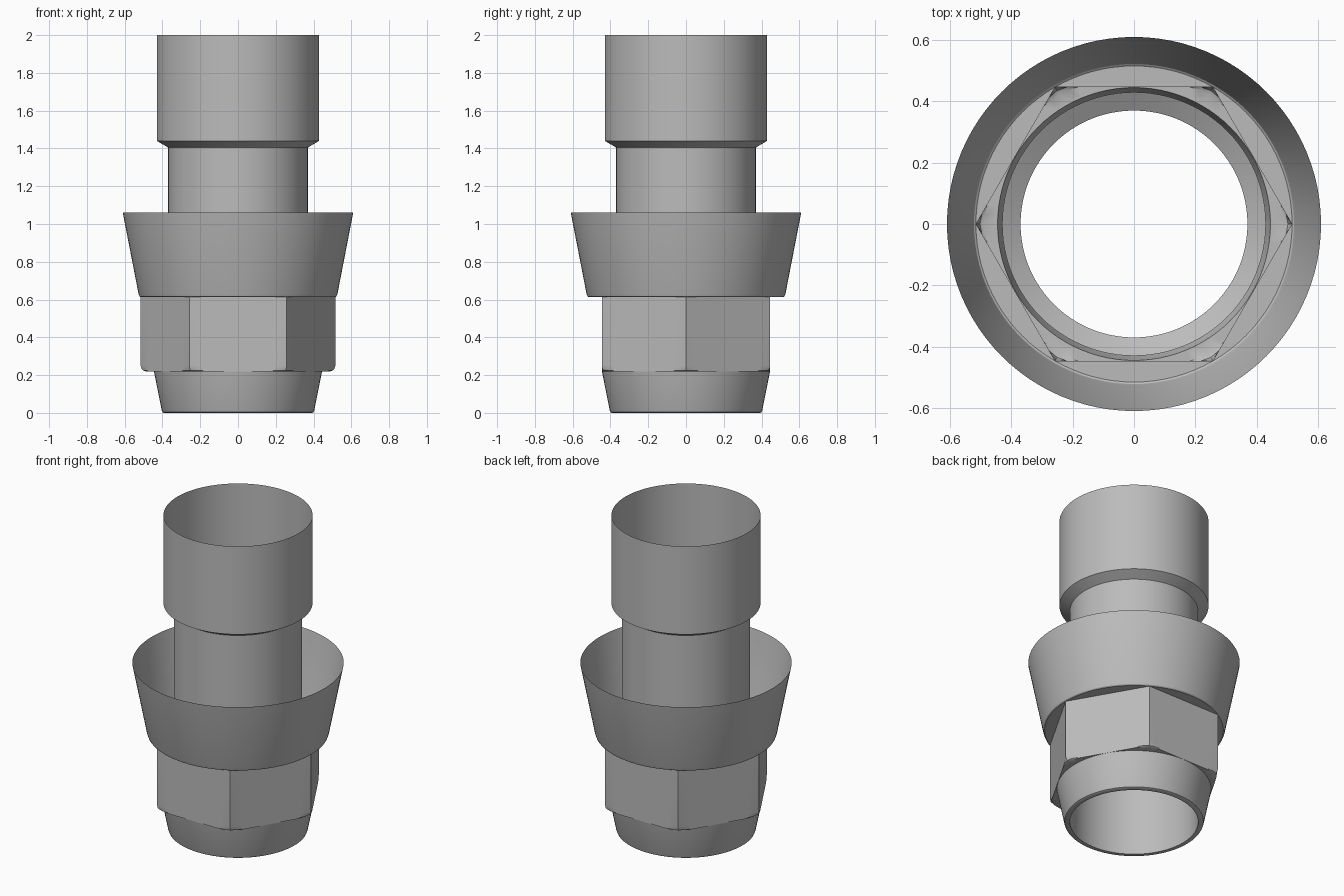
import bpy, bmesh, math

if "Cube" in bpy.data.objects:
    bpy.data.objects.remove(bpy.data.objects["Cube"])

SEG = 96
steel = bpy.data.materials.new("grey metal")
steel.diffuse_color = (0.5, 0.5, 0.5, 1)
steel.use_nodes = True
steel.node_tree.nodes["Principled BSDF"].inputs["Base Color"].default_value = steel.diffuse_color


def shell(name, rings):
    """Open thin shell lofted through rings of (radius function or number, z), outside facing out."""
    bm = bmesh.new()
    loops = []
    for radius, z in rings:
        loop = []
        for i in range(SEG):
            a = 2 * math.pi * i / SEG
            r = radius(a) if callable(radius) else radius
            loop.append(bm.verts.new((r * math.cos(a), r * math.sin(a), z)))
        loops.append(loop)
    for low, high in zip(loops, loops[1:]):
        for i in range(SEG):
            j = (i + 1) % SEG
            bm.faces.new((low[i], low[j], high[j], high[i]))
    mesh = bpy.data.meshes.new(name)
    bm.to_mesh(mesh)
    bm.free()
    mesh.materials.append(steel)
    obj = bpy.data.objects.new(name, mesh)
    bpy.context.collection.objects.link(obj)
    bpy.ops.object.select_all(action='DESELECT')
    obj.select_set(True)
    bpy.context.view_layer.objects.active = obj
    bpy.ops.object.shade_smooth_by_angle(angle=math.radians(30))
    return obj


def hexagon(cap=1.0, apothem=0.446):
    """Hexagon outline with corners on the x axis, trimmed to a round cap."""
    def radius(a):
        off = a % (math.pi / 3) - math.pi / 6
        return min(apothem / math.cos(off), cap)
    return radius


# Inner tube widening into the upper barrel
shell("tube_and_barrel", [(0.37, 0.0), (0.37, 1.405), (0.43, 1.44), (0.43, 2.0)])

# Tapered nose with a small rounded lip at the base
shell("nose", [(0.37, 0.0), (0.393, 0.0), (0.400, 0.004), (0.404, 0.014), (0.445, 0.22)])

# Hexagonal nut, its lower corners rounded off
shell("hex_nut", [(0.445, 0.22), (hexagon(0.488), 0.22), (hexagon(0.502), 0.225),
                  (hexagon(0.511), 0.235), (hexagon(), 0.25), (hexagon(), 0.613)])

# Flared collar with a flat floor around the nut
shell("flared_collar", [(hexagon(), 0.613), (0.5155, 0.613), (0.522, 0.618),
                        (0.527, 0.632), (0.61, 1.06)])
